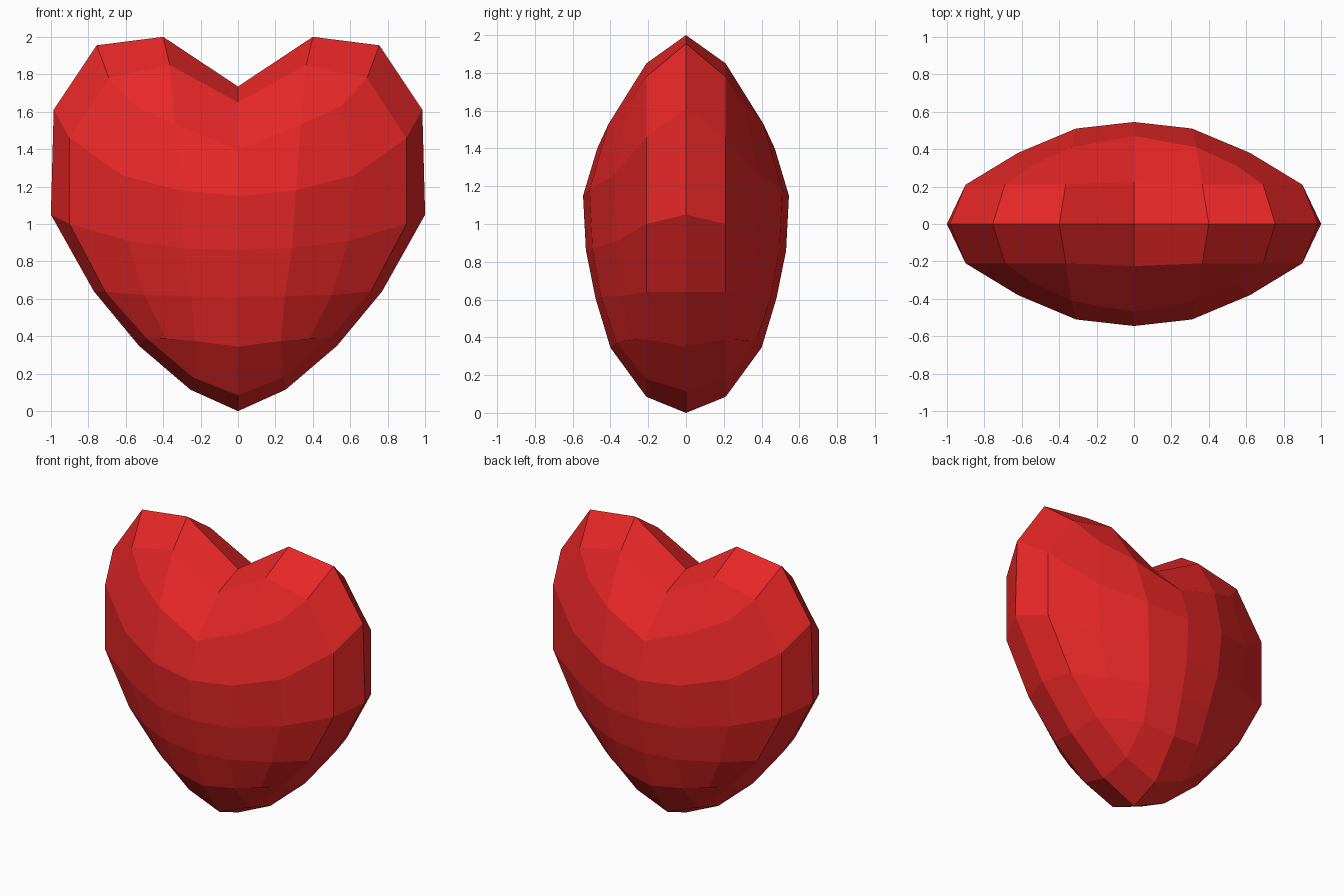
import bpy, bmesh

if "Cube" in bpy.data.objects:
    bpy.data.objects.remove(bpy.data.objects["Cube"])

# Right-hand outline, notch to tip (x, z): rim in the middle plane, ridge in front of it
RIM = [(0, 1.735), (.40, 2.0), (.755, 1.955), (.985, 1.61), (1.0, 1.05),
       (.77, .64), (.53, .35), (.255, .115), (0, 0)]
RIDGE = [(0, 1.65), (.365, 1.85), (.69, 1.78), (.90, 1.46), (.90, 1.0),
         (.71, .64), (.49, .39), (.24, .18), (0, .085)]
# Bulging face: rows from the centre line outwards (x, z, depth)
ROWS = [
    [(0, 1.40, .47), (.335, 1.53, .41), (.55, 1.63, .31)],
    [(0, 1.15, .545), (.31, 1.18, .51), (.62, 1.26, .38)],
    [(0, .86, .53), (.29, .87, .495), (.59, .91, .365)],
    [(0, .61, .48), (.25, .615, .45), (.50, .62, .34)],
    [(0, .345, .40), (.23, .375, .37), (.38, .385, .29)],
]

rim = [(x, z, 0) for x, z in RIM]
ridge = [(x, z, .21) for x, z in RIDGE]
ridge[0] = (0, 1.65, .225)

# Quad grid of the face, pinched at the ridge corners
grid = [[ridge[0], ridge[1], ridge[2], ridge[2]]]
grid += [row + [ridge[i + 2]] for i, row in enumerate(ROWS)]
grid += [[ridge[8], ridge[7], ridge[6], ridge[6]]]


def strips(lines):
    """Faces between neighbouring point rows, skipping collapsed ones."""
    for a, b in zip(lines, lines[1:]):
        for i in range(len(a) - 1):
            face = list(dict.fromkeys((a[i], a[i + 1], b[i + 1], b[i])))
            if len(face) > 2:
                yield face


# Heart: one quarter repeated in four mirrored positions, then welded
bm = bmesh.new()
quarter = list(strips(grid)) + list(strips([rim, ridge]))
for sx in (1, -1):
    for sy in (1, -1):
        for face in quarter:
            bm.faces.new([bm.verts.new((sx * x, sy * y, z)) for x, z, y in face])
bmesh.ops.remove_doubles(bm, verts=bm.verts, dist=.0005)
bmesh.ops.recalc_face_normals(bm, faces=bm.faces)

mesh = bpy.data.meshes.new("heart")
bm.to_mesh(mesh)
bm.free()
heart = bpy.data.objects.new("heart", mesh)
bpy.context.collection.objects.link(heart)

red = bpy.data.materials.new("red")
red.diffuse_color = (.8, .02, .02, 1)
red.use_nodes = True
red.node_tree.nodes["Principled BSDF"].inputs["Base Color"].default_value = red.diffuse_color
mesh.materials.append(red)
